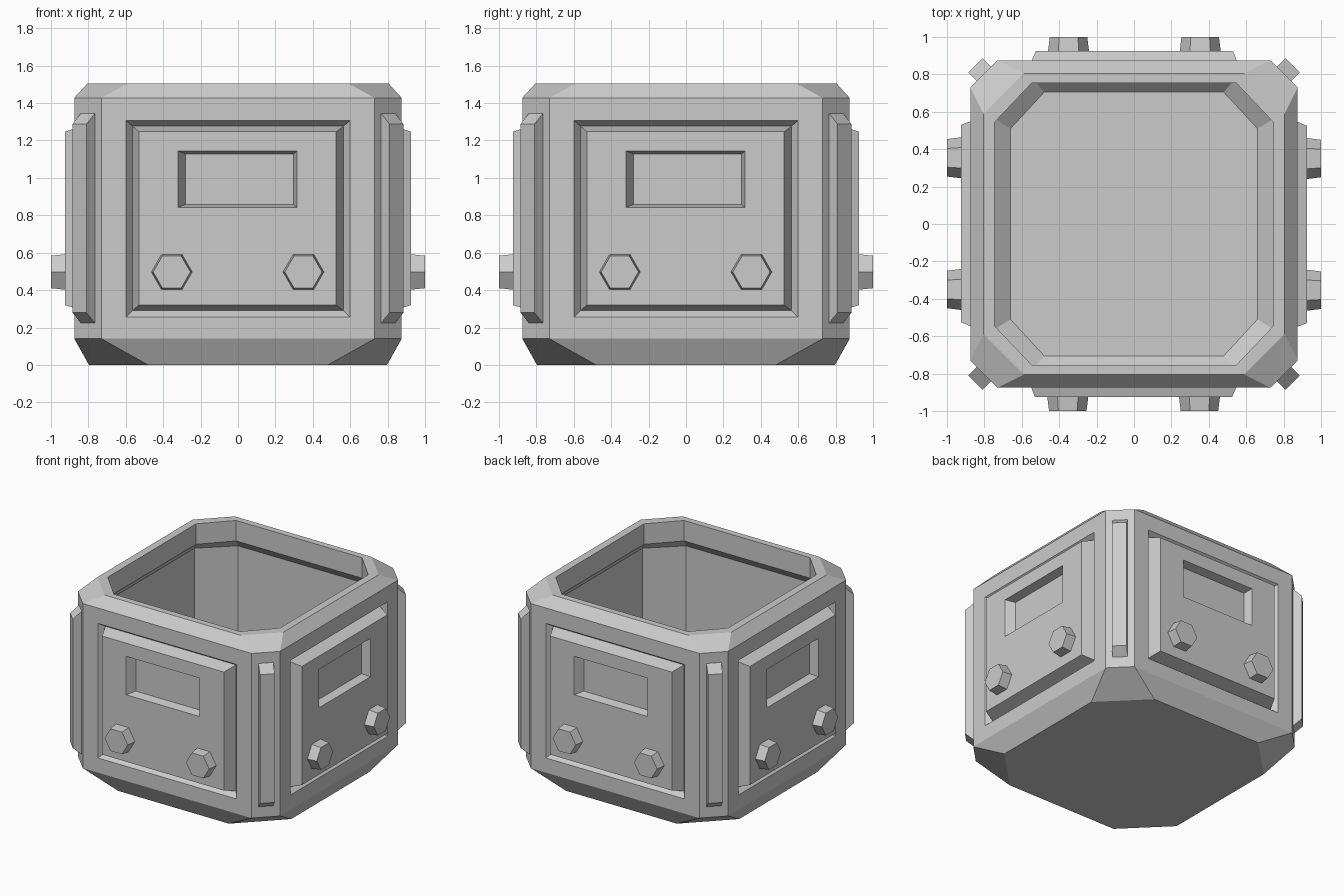
import bpy, bmesh
from math import pi, sqrt, cos, sin
from mathutils import Matrix, Vector

if "Cube" in bpy.data.objects:
    bpy.data.objects.remove(bpy.data.objects["Cube"])


def octagon(hx, hy, vx, vy, z):
    """Octagon ring; edge 0 is the front side, even edges are the four sides."""
    return [(-vx, -hy, z), (vx, -hy, z), (hx, -vy, z), (hx, vy, z),
            (vx, hy, z), (-vx, hy, z), (-hx, vy, z), (-hx, -vy, z)]


def rect(x0, x1, z0, z1, d):
    """Rectangle ring on the front side, at distance d from the centre."""
    return [(x0, -d, z0), (x1, -d, z0), (x1, -d, z1), (x0, -d, z1)]


def loft(bm, rings, matrix=Matrix(), cap_start=False, cap_end=True, skip=()):
    rows = [[bm.verts.new(matrix @ Vector(p)) for p in r] for r in rings]
    n = len(rows[0])
    for i, (a, b) in enumerate(zip(rows, rows[1:])):
        for j in range(n):
            if (i, j) not in skip:
                k = (j + 1) % n
                bm.faces.new((a[j], a[k], b[k], b[j]))
    if cap_start:
        bm.faces.new(rows[0][::-1])
    if cap_end:
        bm.faces.new(rows[-1])


def finish(bm, name):
    bmesh.ops.remove_doubles(bm, verts=bm.verts, dist=0.0005)
    bmesh.ops.recalc_face_normals(bm, faces=bm.faces)
    mesh = bpy.data.meshes.new(name)
    bm.to_mesh(mesh)
    bm.free()
    obj = bpy.data.objects.new(name, mesh)
    bpy.context.collection.objects.link(obj)
    return obj


turns = [Matrix.Rotation(i * pi / 2, 4, 'Z') for i in range(4)]

# Container shell: base, bevels, vertical rim, undercut, hollow and bevelled floor
bm = bmesh.new()
loft(bm, [
    octagon(0.797, 0.797, 0.48, 0.48, 0),
    octagon(0.875, 0.875, 0.73, 0.73, 0.14),
    octagon(0.875, 0.875, 0.73, 0.73, 1.428),
    octagon(0.805, 0.805, 0.59, 0.59, 1.505),
    octagon(0.745, 0.755, 0.545, 0.545, 1.505),
    octagon(0.745, 0.755, 0.545, 0.545, 1.345),
    octagon(0.79, 0.80, 0.56, 0.59, 1.285),
    octagon(0.79, 0.80, 0.56, 0.59, 0.18),
    octagon(0.66, 0.705, 0.48, 0.51, 0.08),
], cap_start=True, skip={(1, 0), (1, 2), (1, 4), (1, 6)})

# Side panels: grooved frame, raised plate and recessed window
panel = [
    rect(-0.73, 0.73, 0.14, 1.428, 0.875),
    rect(-0.60, 0.60, 0.255, 1.307, 0.875),
    rect(-0.565, 0.565, 0.29, 1.277, 0.83),
    rect(-0.53, 0.525, 0.32, 1.247, 0.925),
    rect(-0.32, 0.315, 0.843, 1.143, 0.925),
    rect(-0.282, 0.298, 0.857, 1.128, 0.86),
]
for t in turns:
    loft(bm, panel, t)
finish(bm, "container_body")

# Hexagonal bolts, two per side
bm = bmesh.new()
for t in turns:
    for cx in (-0.354, 0.35):
        rings = [[(cx + r * cos(k * pi / 3), -d, 0.497 + r * sin(k * pi / 3))
                  for k in range(6)] for r, d in ((0.11, 0.92), (0.10, 1.0))]
        loft(bm, rings, t, cap_start=True)
finish(bm, "hex_bolts")

# Corner strips on the chamfers, with sloped ends
bm = bmesh.new()
base = (0.875 + 0.73) / sqrt(2)
for t in turns:
    loft(bm, [rect(-0.053, 0.053, 0.22, 1.35, base - 0.005),
              rect(-0.053, 0.053, 0.28, 1.287, base + 0.064)],
         t @ Matrix.Rotation(pi / 4, 4, 'Z'), cap_start=True)
finish(bm, "corner_strips")
